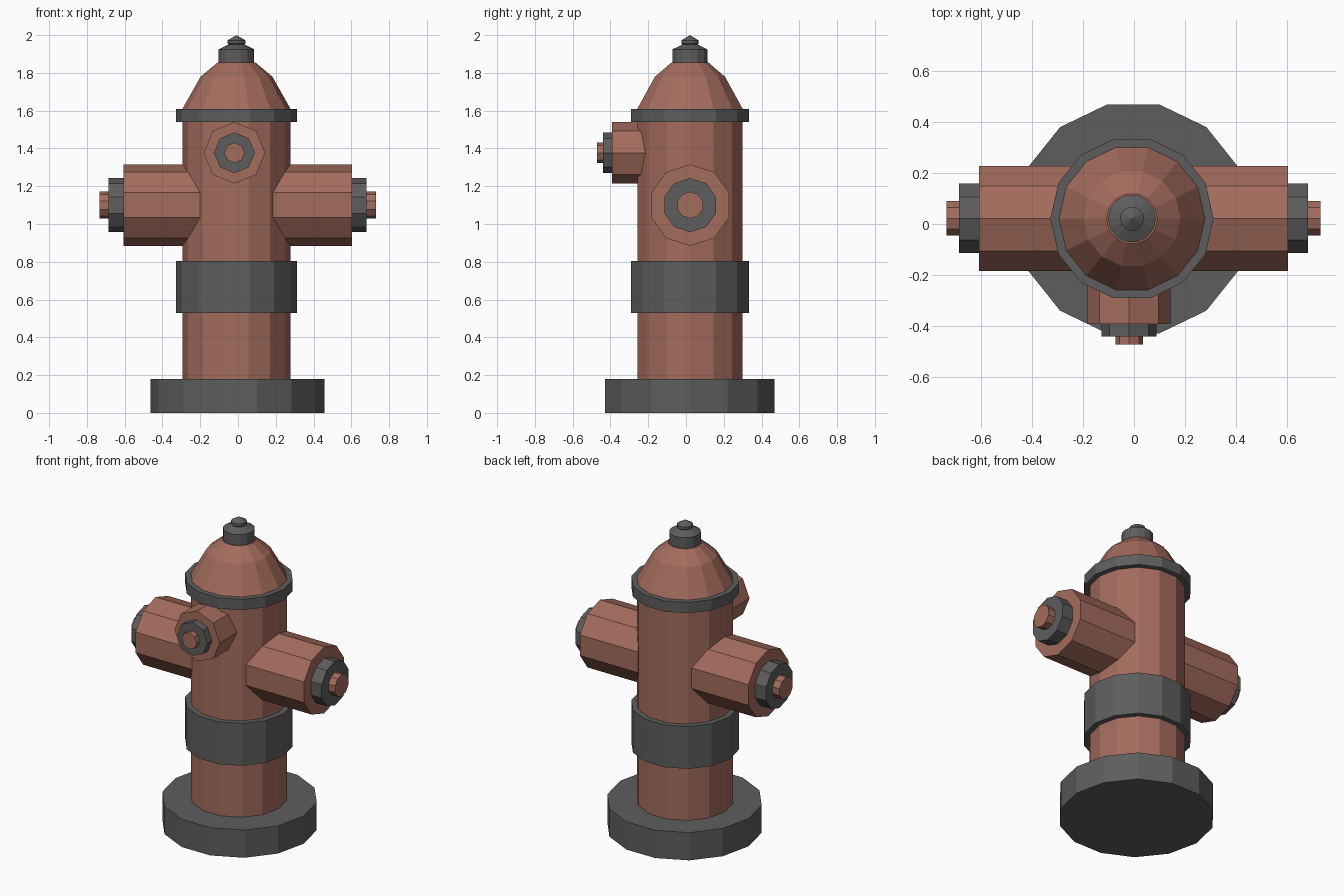
import bpy, bmesh, math
from mathutils import Matrix, Vector

if "Cube" in bpy.data.objects:
    bpy.data.objects.remove(bpy.data.objects["Cube"])


def material(name, rgb):
    m = bpy.data.materials.new(name)
    m.diffuse_color = (*rgb, 1)
    m.use_nodes = True
    m.node_tree.nodes["Principled BSDF"].inputs["Base Color"].default_value = m.diffuse_color
    return m


CLAY = material("clay_red", (0.37, 0.15, 0.11))
IRON = material("dark_iron", (0.11, 0.11, 0.11))


def lathe(name, profile, sides, mat, origin, axis="Z", start=0.0):
    """Revolve (radius, height) points into a flat-faced capped solid."""
    bm = bmesh.new()
    rings = []
    for r, h in profile:
        if r == 0:
            rings.append([bm.verts.new((0, 0, h))])
            continue
        rings.append([bm.verts.new((r * math.cos(start + math.tau * i / sides),
                                    r * math.sin(start + math.tau * i / sides), h))
                      for i in range(sides)])
    for a, b in zip(rings, rings[1:]):
        for i in range(sides):
            j = (i + 1) % sides
            if len(b) == 1:
                bm.faces.new((a[i], a[j], b[0]))
            else:
                bm.faces.new((a[i], a[j], b[j], b[i]))
    for ring in (rings[0], rings[-1]):
        if len(ring) > 1:
            bm.faces.new(ring)
    # Point the local z axis outward along the requested direction
    turn = {"Z": Matrix(),
            "+X": Matrix.Rotation(math.pi / 2, 4, "Y"),
            "-X": Matrix.Rotation(-math.pi / 2, 4, "Y"),
            "-Y": Matrix.Rotation(math.pi / 2, 4, "X")}[axis]
    bm.transform(Matrix.Translation(Vector(origin)) @ turn)
    bmesh.ops.recalc_face_normals(bm, faces=bm.faces)
    mesh = bpy.data.meshes.new(name)
    bm.to_mesh(mesh)
    bm.free()
    mesh.materials.append(mat)
    ob = bpy.data.objects.new(name, mesh)
    bpy.context.collection.objects.link(ob)
    return ob


def tube(name, r, h0, h1, sides, mat, origin, axis="Z"):
    return lathe(name, [(r, h0), (r, h1)], sides, mat, origin, axis)


centre = (-0.008, 0.021, 0)

# Base plate, barrel with domed bonnet, and the two collars
tube("base_plate", 0.46, 0, 0.18, 14, IRON, (-0.003, 0.02, 0))
lathe("barrel_and_bonnet",
      [(0.286, 0.18), (0.286, 1.61), (0.19, 1.78), (0.1, 1.855)],
      14, CLAY, centre)
tube("lower_band", 0.32, 0.53, 0.805, 14, IRON, centre)
tube("upper_flange", 0.32, 1.54, 1.61, 14, IRON, centre)

# Top operating nut with its pointed tip
lathe("top_nut",
      [(0.094, 1.845), (0.094, 1.925), (0.042, 1.95), (0.047, 1.955),
       (0.047, 1.972), (0, 2.0)],
      14, IRON, centre)

# Side outlets: ten-sided arm, cap and nut on each side
for side, axis in (("left", "-X"), ("right", "+X")):
    at = (-0.002, 0.022, 1.1)
    tube(side + "_outlet", 0.216, 0.1, 0.605, 10, CLAY, at, axis)
    tube(side + "_outlet_cap", 0.143, 0.6, 0.683, 10, IRON, at, axis)
    tube(side + "_outlet_nut", 0.071, 0.68, 0.732, 10, CLAY, at, axis)

# Front outlet: eight-sided
at = (-0.019, 0, 1.377)
tube("front_outlet", 0.163, 0.2, 0.392, 8, CLAY, at, "-Y")
tube("front_outlet_cap", 0.108, 0.39, 0.44, 8, IRON, at, "-Y")
tube("front_outlet_nut", 0.054, 0.438, 0.472, 8, CLAY, at, "-Y")
